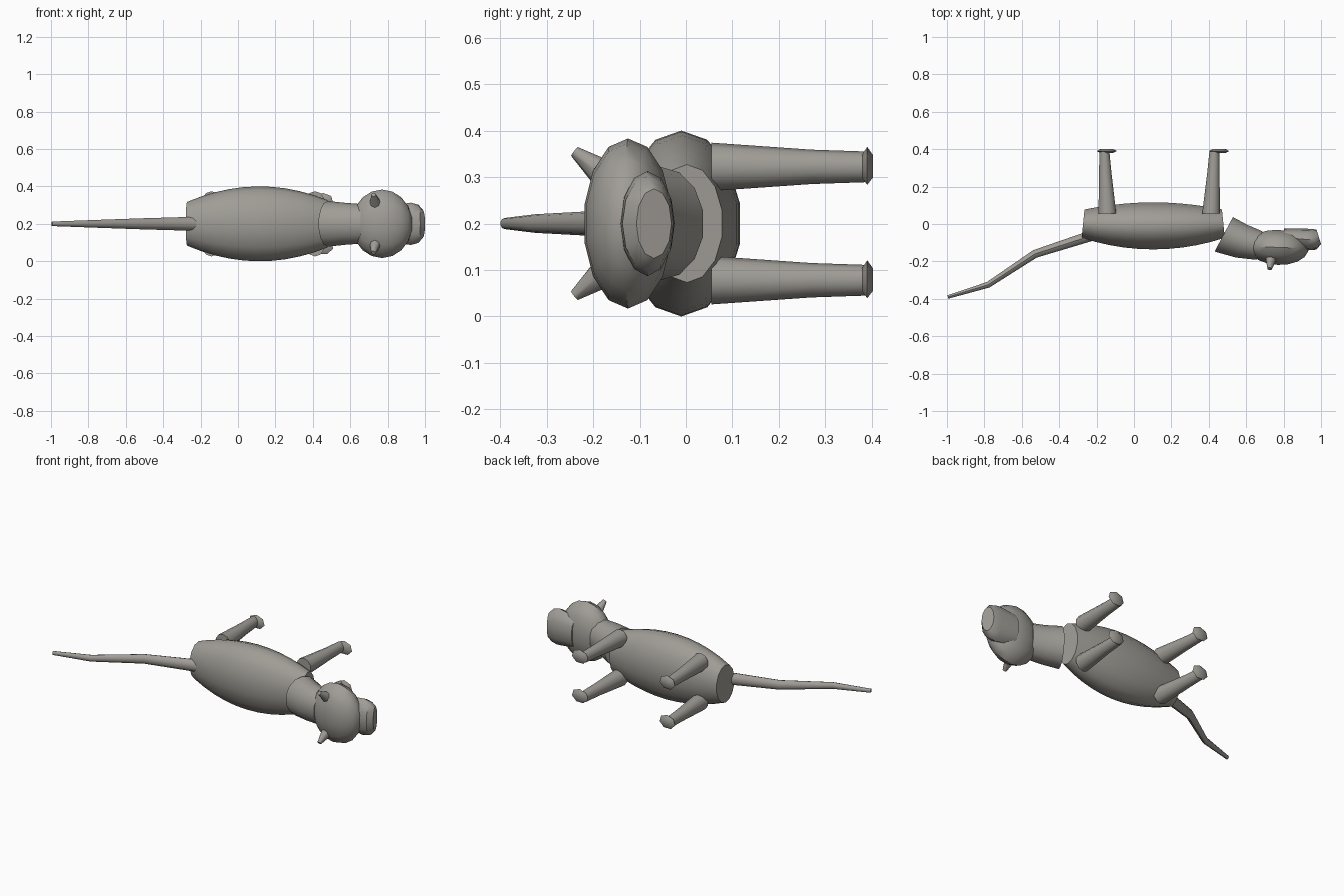
import bpy, bmesh, math
from mathutils import Vector

if "Cube" in bpy.data.objects:
    bpy.data.objects.remove(bpy.data.objects["Cube"])

fur = bpy.data.materials.new("warm_grey")
fur.diffuse_color = (0.35, 0.335, 0.305, 1)
fur.use_nodes = True
fur.node_tree.nodes["Principled BSDF"].inputs["Base Color"].default_value = fur.diffuse_color


def finish(name, bm, angle):
    bmesh.ops.recalc_face_normals(bm, faces=bm.faces[:])
    me = bpy.data.meshes.new(name)
    bm.to_mesh(me)
    bm.free()
    ob = bpy.data.objects.new(name, me)
    bpy.context.collection.objects.link(ob)
    me.materials.append(fur)
    bpy.ops.object.select_all(action='DESELECT')
    ob.select_set(True)
    bpy.context.view_layer.objects.active = ob
    bpy.ops.object.shade_smooth_by_angle(angle=math.radians(angle))
    return ob


def loft(name, rings, sides=14, z=0.2, angle=40):
    """Capped tube; each ring = x, y, radius in the xy plane, radius in z, heading (deg)."""
    bm = bmesh.new()
    loops = []
    for x, y, ra, rz, head in rings:
        h = math.radians(head)
        n = Vector((-math.sin(h), math.cos(h), 0))
        loop = []
        for i in range(sides):
            a = math.tau * i / sides
            loop.append(bm.verts.new(Vector((x, y, z)) + n * ra * math.sin(a)
                                     + Vector((0, 0, rz * math.cos(a)))))
        loops.append(loop)
    for p, q in zip(loops, loops[1:]):
        for i in range(sides):
            j = (i + 1) % sides
            bm.faces.new((p[i], p[j], q[j], q[i]))
    bm.faces.new(loops[0])
    bm.faces.new(loops[-1])
    return finish(name, bm, angle)


# barrel body, end caps leaning outward toward the back
body = []
for i in range(11):
    t = i / 5 - 1
    k = 1 - t * t
    body.append((0.103 + 0.375 * t, -0.01 + 0.012 * t * t, 0.078 + 0.051 * k,
                 0.122 + 0.005 * t + 0.078 * k, 5.7 * t))
loft("body", body)

# neck
loft("neck", [(0.48, -0.055, 0.107, 0.122, -28), (0.575, -0.092, 0.095, 0.112, -20),
              (0.67, -0.115, 0.08, 0.105, -12)])

# head: squashed ball with its poles along the body
head = []
for i in range(9):
    a = math.pi * (0.06 + 0.88 * i / 8)
    head.append((0.77 - 0.163 * math.cos(a), -0.125 + 0.006 * math.cos(a),
                 0.096 * math.sin(a), 0.183 * math.sin(a), 0))
loft("head", head)

# muzzle
loft("muzzle", [(0.80, -0.072, 0.048, 0.095, -4), (0.925, -0.083, 0.058, 0.113, 2),
                (0.965, -0.082, 0.056, 0.102, 10), (0.988, -0.069, 0.04, 0.075, 18)],
     sides=12)

# tail
loft("tail", [(-0.22, -0.06, 0.03, 0.038, 199), (-0.53, -0.16, 0.023, 0.029, 205),
              (-0.78, -0.325, 0.017, 0.02, 205), (-0.995, -0.39, 0.01, 0.012, 195)],
     sides=10)

# legs and flat paws
for label, xa, xb, xp in (("hind", -0.142, -0.158, -0.145), ("front", 0.412, 0.43, 0.455)):
    for side, z in (("left", 0.322), ("right", 0.078)):
        loft(f"{label}_{side}_leg",
             [(xa, 0.055, 0.05, 0.052, 90), (xb - (xb - xa) * 0.3, 0.27, 0.035, 0.037, 90),
              (xb, 0.388, 0.028, 0.033, 90)], sides=10, z=z)
        loft(f"{label}_{side}_paw",
             [(xp, 0.379, 0.033, 0.026, 90), (xp, 0.39, 0.055, 0.043, 90),
              (xp, 0.402, 0.033, 0.026, 90)], sides=7, z=z, angle=50)

# ears
for side, s in (("left", 1), ("right", -1)):
    a = Vector((0.735, -0.175, 0.2 + s * 0.105))
    b = Vector((0.725, -0.24, 0.2 + s * 0.155))
    bm = bmesh.new()
    bmesh.ops.create_cone(bm, cap_ends=True, segments=8, radius1=0.033, radius2=0.012,
                          depth=(b - a).length)
    bm.transform((b - a).to_track_quat('Z', 'Y').to_matrix().to_4x4())
    bmesh.ops.translate(bm, verts=bm.verts[:], vec=(a + b) / 2)
    finish(f"{side}_ear", bm, 50)
